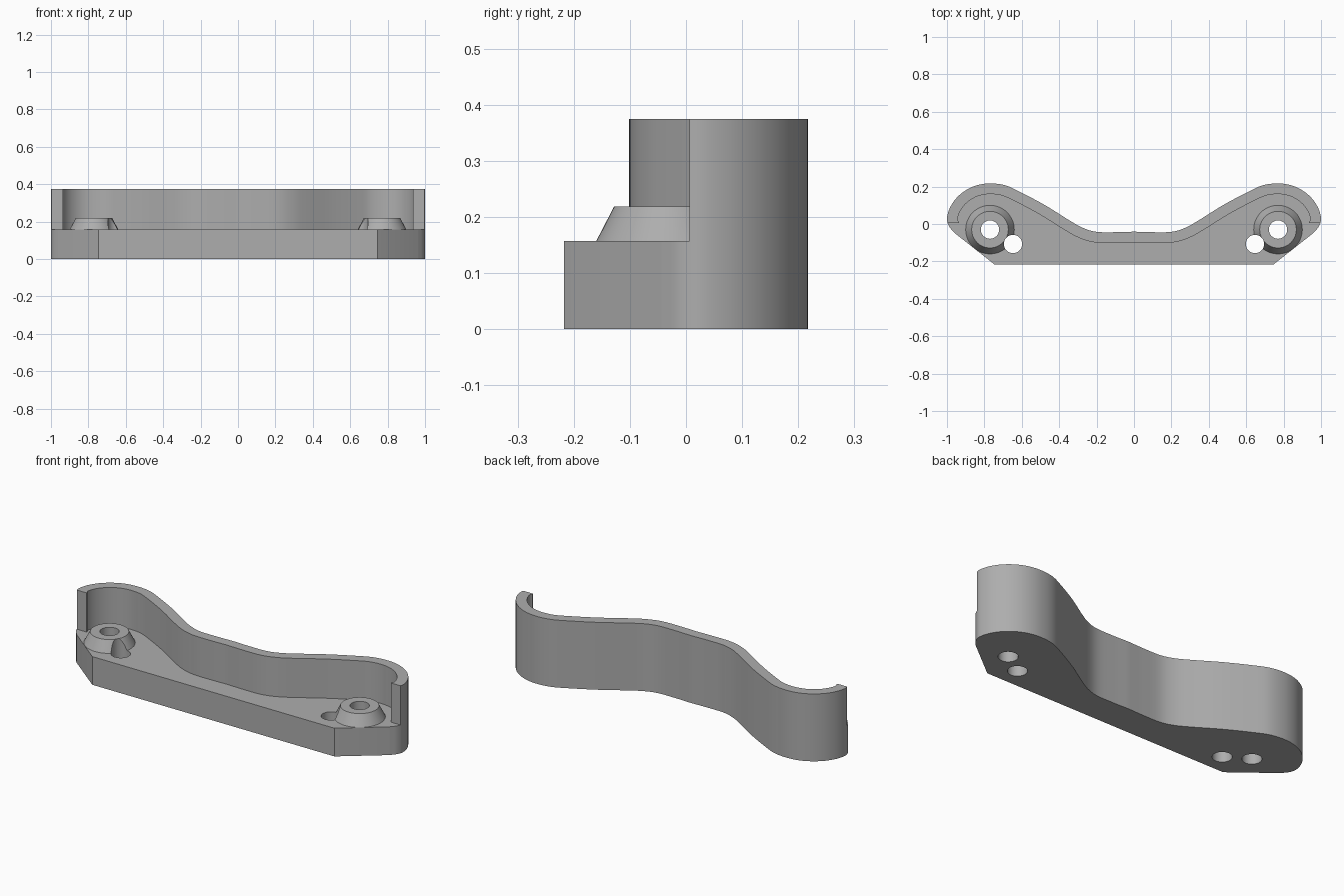
import bpy, bmesh, math
from mathutils import Vector

if "Cube" in bpy.data.objects:
    bpy.data.objects.remove(bpy.data.objects["Cube"])

BASE_Z, TOP_Z, WALL = 0.157, 0.375, 0.057

grey = bpy.data.materials.new("mid_grey")
grey.diffuse_color = (0.42, 0.42, 0.42, 1)
grey.use_nodes = True
grey.node_tree.nodes["Principled BSDF"].inputs["Base Color"].default_value = grey.diffuse_color


def make(name, bm, helper=False):
    bmesh.ops.recalc_face_normals(bm, faces=bm.faces)
    me = bpy.data.meshes.new(name)
    bm.to_mesh(me)
    bm.free()
    ob = bpy.data.objects.new(name, me)
    bpy.context.collection.objects.link(ob)
    me.materials.append(grey)
    ob.hide_render = helper
    return ob


def prism(name, pts, z0, z1, helper=False):
    bm = bmesh.new()
    face = bm.faces.new([bm.verts.new((p[0], p[1], z0)) for p in pts])
    ext = bmesh.ops.extrude_face_region(bm, geom=[face])
    verts = [v for v in ext["geom"] if isinstance(v, bmesh.types.BMVert)]
    bmesh.ops.translate(bm, verts=verts, vec=(0, 0, z1 - z0))
    return make(name, bm, helper)


def cone(name, x, y, r0, r1, z0, z1, helper=False):
    bm = bmesh.new()
    bmesh.ops.create_cone(bm, cap_ends=True, segments=48, radius1=r0, radius2=r1, depth=z1 - z0)
    bmesh.ops.translate(bm, verts=bm.verts, vec=(x, y, (z0 + z1) / 2))
    return make(name, bm, helper)


def smooth(pts, n=6):
    """Catmull-Rom curve through the points."""
    q = [2 * pts[0] - pts[1]] + pts + [2 * pts[-1] - pts[-2]]
    out = []
    for a, b, c, d in zip(q, q[1:], q[2:], q[3:]):
        for i in range(n):
            t = i / n
            out.append(0.5 * (2 * b + (c - a) * t + (2 * a - 5 * b + 4 * c - d) * t * t
                              + (3 * b - a - 3 * c + d) * t ** 3))
    return out + [pts[-1]]


def boolean(target, tool, operation):
    m = target.modifiers.new(operation, "BOOLEAN")
    m.operation, m.object, m.solver = operation, tool, "EXACT"
    bpy.context.view_layer.objects.active = target
    bpy.ops.object.modifier_apply(modifier=m.name)
    bpy.data.objects.remove(tool)


# Back edge from the middle out to the rounded end, mirrored to full width
half = [Vector(p) for p in [
    (0, -0.041), (0.1, -0.044), (0.2, -0.042), (0.27, -0.022), (0.34, 0.016), (0.475, 0.1),
    (0.61, 0.172), (0.69, 0.207), (0.77, 0.217), (0.84, 0.207), (0.9, 0.18), (0.95, 0.138),
    (0.985, 0.085), (1.0, 0.03), (0.99, -0.01), (0.962, -0.046)]]
half = smooth(half)
mirror = lambda pts: [Vector((-p.x, p.y)) for p in reversed(pts)]
outer = mirror(half)[:-1] + half

# Body outline with the straight, chamfered front
body = prism("bracket_body", outer + [Vector((0.745, -0.217)), Vector((-0.745, -0.217))], 0, TOP_Z)

# Pocket in front of the wall, offset inwards from the back edge
inner = []
for i, p in enumerate(half):
    a, b = half[max(i - 1, 0)], half[min(i + 1, len(half) - 1)]
    t = (b - a).normalized()
    if i == 0:
        t = Vector((1, 0))
    q = p + Vector((t.y, -t.x)) * WALL
    if i > 40 and q.y < 0.012:
        break
    inner.append(q)
inner += [Vector((inner[-1].x, 0.006)), Vector((1.2, 0.006)), Vector((1.2, -0.5))]
pocket = prism("pocket_cutter", mirror(inner)[:-1] + inner, BASE_Z, 0.6, True)
boolean(body, pocket, "DIFFERENCE")

# Tapered bosses, then screw holes and the pin holes that notch the bosses
for s in (-1, 1):
    boolean(body, cone("boss", s * 0.77, -0.03, 0.13, 0.098, BASE_Z - 0.0, 0.219), "UNION")
for s in (-1, 1):
    boolean(body, cone("screw_hole", s * 0.77, -0.03, 0.049, 0.049, -0.1, 0.6, True), "DIFFERENCE")
    boolean(body, cone("pin_hole", s * 0.647, -0.107, 0.049, 0.049, -0.1, 0.6, True), "DIFFERENCE")

# Smooth shading with crisp edges
bpy.ops.object.select_all(action="DESELECT")
body.select_set(True)
bpy.context.view_layer.objects.active = body
bpy.ops.object.shade_smooth_by_angle(angle=math.radians(30))
